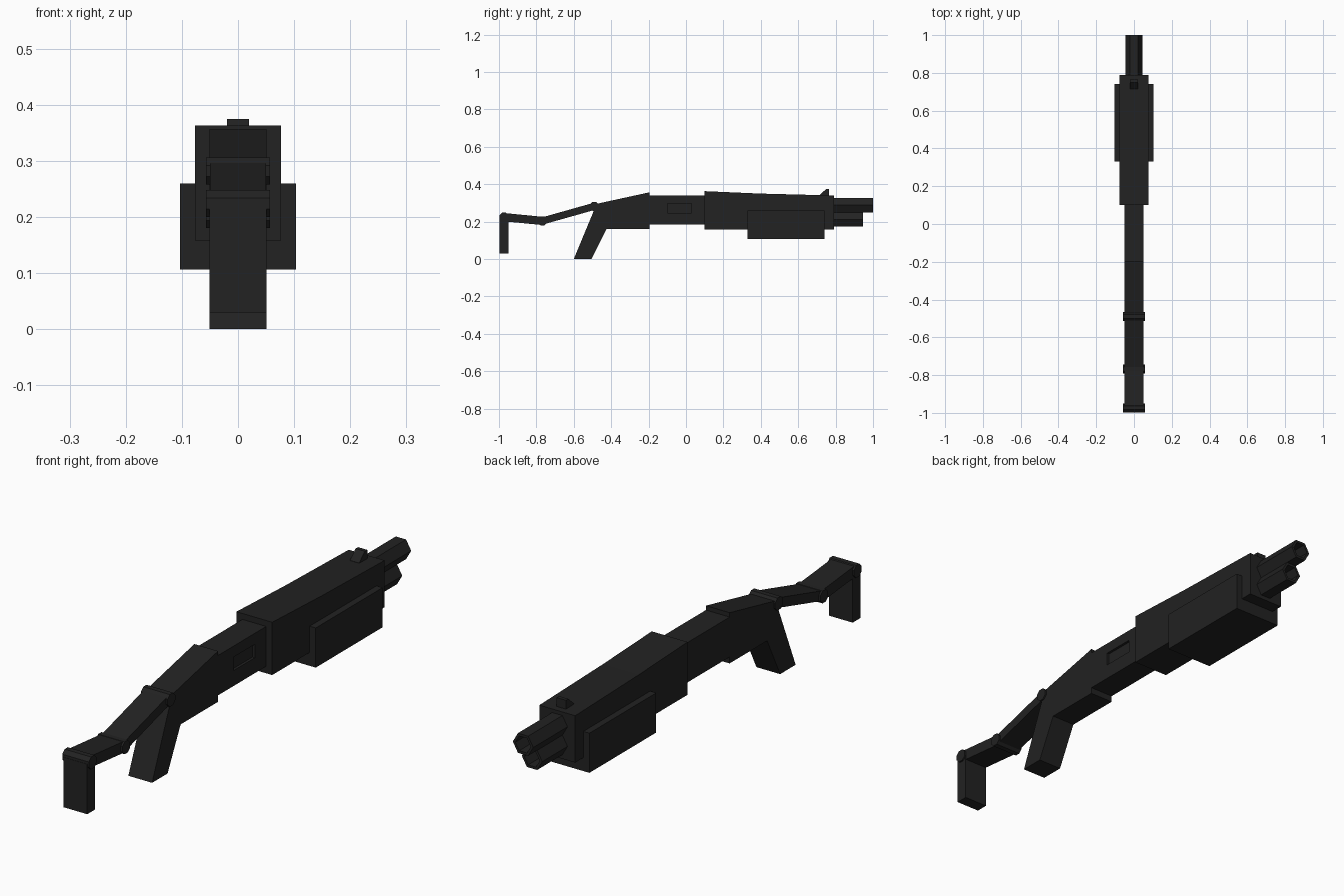
import bpy, bmesh, math
from mathutils import Vector

if "Cube" in bpy.data.objects:
    bpy.data.objects.remove(bpy.data.objects["Cube"])

mat = bpy.data.materials.new("matte_black")
mat.diffuse_color = (0.016, 0.016, 0.016, 1)
mat.use_nodes = True
mat.node_tree.nodes["Principled BSDF"].inputs["Base Color"].default_value = mat.diffuse_color


def finish(name, bm):
    bmesh.ops.recalc_face_normals(bm, faces=bm.faces)
    me = bpy.data.meshes.new(name)
    bm.to_mesh(me)
    bm.free()
    me.materials.append(mat)
    ob = bpy.data.objects.new(name, me)
    bpy.context.collection.objects.link(ob)
    return ob


def prism(name, pts, x0, x1):
    """Side profile (y, z) extruded from x0 to x1."""
    bm = bmesh.new()
    f = bm.faces.new([bm.verts.new((x0, y, z)) for y, z in pts])
    r = bmesh.ops.extrude_face_region(bm, geom=[f])
    vs = [v for v in r["geom"] if isinstance(v, bmesh.types.BMVert)]
    bmesh.ops.translate(bm, verts=vs, vec=(x1 - x0, 0, 0))
    return finish(name, bm)


def block(name, y0, y1, z0, z1, hw):
    return prism(name, [(y0, z0), (y1, z0), (y1, z1), (y0, z1)], -hw, hw)


def bar(name, a, b, t):
    """Flat strut between two joints."""
    a, b = Vector(a), Vector(b)
    d = (b - a).normalized()
    n = Vector((-d.y, d.x)) * t / 2
    return prism(name, [a - n, b - n, b + n, a + n], -0.05, 0.05)


def tube(name, y0, y1, z, r, r_in, depth):
    """Hexagonal tube along y with a bored muzzle."""
    bm = bmesh.new()
    rings = []
    for y, rad in ((y0, r), (y1, r), (y1, r_in), (y1 - depth, r_in)):
        rings.append([bm.verts.new((rad * math.cos(k * math.pi / 3), y,
                                    z + rad * math.sin(k * math.pi / 3))) for k in range(6)])
    for p, q in zip(rings, rings[1:]):
        for k in range(6):
            bm.faces.new((p[k], p[(k + 1) % 6], q[(k + 1) % 6], q[k]))
    bm.faces.new(rings[0])
    bm.faces.new(rings[-1])
    return finish(name, bm)


# Receiver rear with pistol grip
prism("rear_receiver_grip", [(-0.6, 0), (-0.505, 0), (-0.425, 0.16), (-0.195, 0.16),
                             (-0.195, 0.357), (-0.475, 0.296), (-0.49, 0.265)], -0.051, 0.051)

# Middle receiver with recessed ejection port on the right side
mid = block("middle_receiver", -0.195, 0.1, 0.185, 0.34, 0.051)
cutter = prism("port_cutter", [(-0.10, 0.245), (0.03, 0.245), (0.03, 0.297), (-0.10, 0.297)], 0.041, 0.07)
cutter.hide_render = True
cutter.hide_viewport = True
mod = mid.modifiers.new("port", "BOOLEAN")
mod.object = cutter
mod.operation = "DIFFERENCE"
mod.solver = "EXACT"

# Fore body, pump handle and sight
prism("fore_body", [(0.1, 0.158), (0.79, 0.158), (0.79, 0.34), (0.4, 0.35), (0.1, 0.363)], -0.077, 0.077)
block("pump_handle", 0.33, 0.74, 0.106, 0.26, 0.103)
prism("front_sight", [(0.715, 0.335), (0.765, 0.335), (0.765, 0.375), (0.75, 0.375), (0.715, 0.343)], -0.02, 0.02)

# Barrel and magazine tube
tube("barrel", 0.75, 1.0, 0.288, 0.044, 0.033, 0.1)
tube("magazine_tube", 0.75, 0.945, 0.212, 0.044, 0.033, 0.1)

# Folding stock: joints, struts and butt
joints = [(-0.49, 0.282), (-0.767, 0.204), (-0.973, 0.224)]
for i, (y, z) in enumerate(joints):
    prism(f"stock_joint_{i + 1}", [(y + 0.026 * math.cos((k + 0.5) * math.pi / 4),
                                    z + 0.026 * math.sin((k + 0.5) * math.pi / 4)) for k in range(8)],
          -0.057, 0.057)
bar("stock_front_strut", joints[0], joints[1], 0.038)
bar("stock_rear_strut", joints[1], joints[2], 0.044)
block("stock_butt", -0.998, -0.95, 0.03, 0.224, 0.051)
